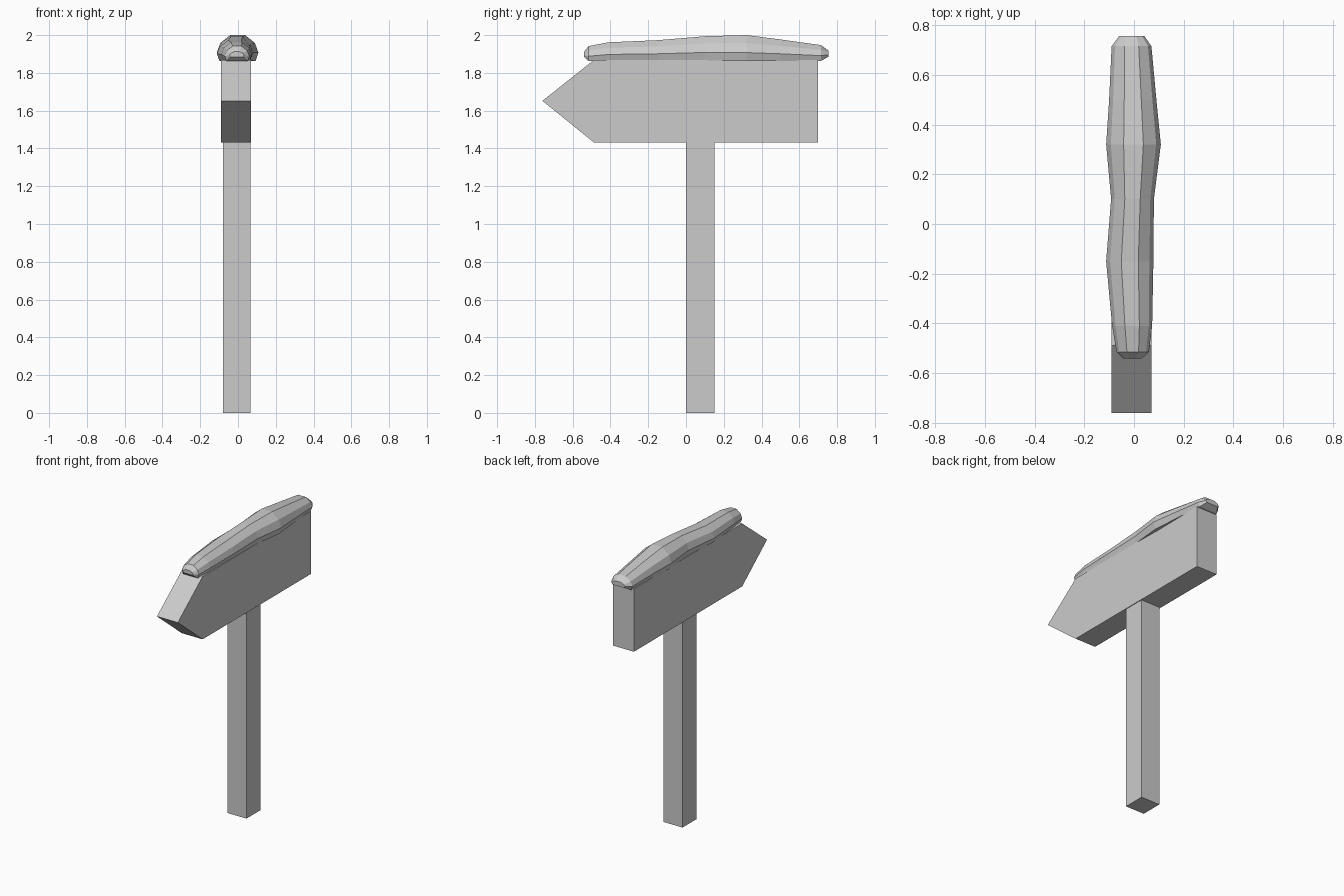
import bpy, bmesh

if "Cube" in bpy.data.objects:
    bpy.data.objects.remove(bpy.data.objects["Cube"])


def mesh_object(name, verts, faces):
    mesh = bpy.data.meshes.new(name)
    mesh.from_pydata(verts, [], faces)
    bm = bmesh.new()
    bm.from_mesh(mesh)
    bmesh.ops.recalc_face_normals(bm, faces=bm.faces)
    bm.to_mesh(mesh)
    bm.free()
    obj = bpy.data.objects.new(name, mesh)
    bpy.context.collection.objects.link(obj)
    return obj


def loft(name, rings):
    # Join equal-sized rings and close both ends
    n = len(rings[0])
    verts = [p for ring in rings for p in ring]
    faces = [(r * n + i, r * n + (i + 1) % n, (r + 1) * n + (i + 1) % n, (r + 1) * n + i)
             for r in range(len(rings) - 1) for i in range(n)]
    faces += [tuple(range(n)), tuple(range(len(verts) - n, len(verts)))]
    return mesh_object(name, verts, faces)


def prism(name, x0, x1, profile):
    return loft(name, [[(x, y, z) for y, z in profile] for x in (x0, x1)])


# Post
prism("post", -0.08, 0.065, [(0.0, 0), (0.152, 0), (0.152, 1.432), (0.0, 1.432)])

# Arrow-shaped board
prism("arrow_board", -0.09, 0.07,
      [(-0.76, 1.652), (-0.488, 1.432), (0.70, 1.432), (0.70, 1.868), (-0.488, 1.868)])


# Snow cap: faceted loft along the board
def snow_ring(y, xl, xr, top, bottom):
    cx, hw = (xl + xr) / 2 , (xr - xl) / 2
    mid = bottom + 0.33 * (top - bottom)
    shoulder = bottom + 0.70 * (top - bottom)
    half = [(0.86, bottom), (1.0, mid), (0.83, shoulder), (0.36, top)]
    right = [(cx + f * hw, y, z) for f, z in half]
    left = [(cx - f * hw, y, z) for f, z in reversed(half)]
    return right + left


sections = [  # y, left x, right x, top z, bottom z
    (-0.54, -0.045, 0.032, 1.912, 1.885),
    (-0.515, -0.07, 0.06, 1.942, 1.862),
    (-0.41, -0.088, 0.073, 1.962, 1.866),
    (-0.15, -0.112, 0.078, 1.973, 1.866),
    (0.10, -0.092, 0.080, 1.994, 1.866),
    (0.32, -0.112, 0.108, 2.0, 1.862),
    (0.50, -0.10, 0.09, 1.977, 1.864),
    (0.715, -0.09, 0.07, 1.947, 1.864),
    (0.755, -0.06, 0.042, 1.918, 1.886),
]
loft("snow_cap", [snow_ring(*s) for s in sections])
